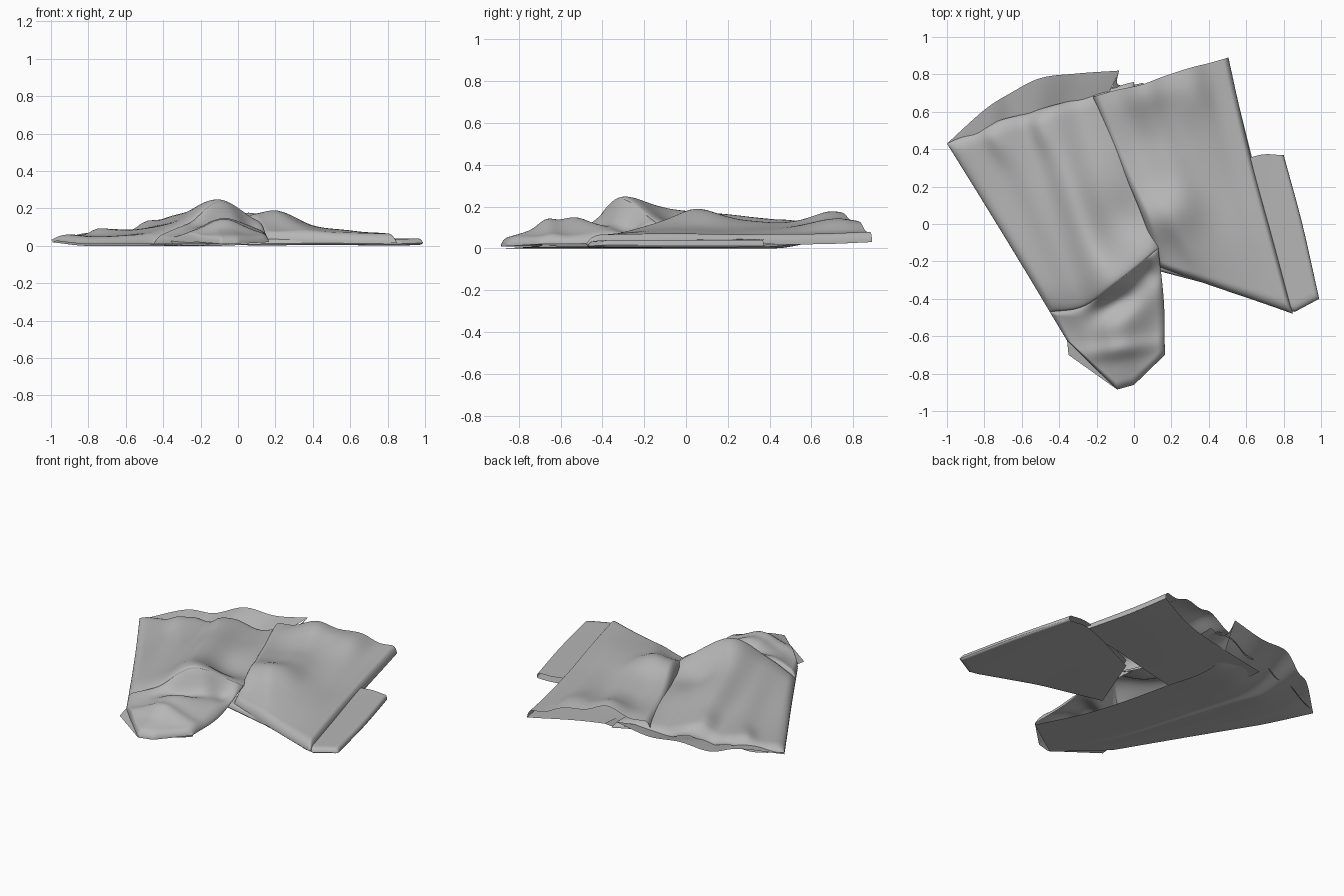
import bpy, bmesh, math
from mathutils import Vector

cube = bpy.data.objects.get("Cube")
if cube:
    bpy.data.objects.remove(cube)

cloth = bpy.data.materials.new("grey cloth")
cloth.use_nodes = True
colour = (0.47, 0.47, 0.47, 1)
cloth.diffuse_color = colour
cloth.node_tree.nodes["Principled BSDF"].inputs["Base Color"].default_value = colour


def along(points, t, sharp=False):
    """Point at t (0 to 1) on a smooth curve or sharp polyline."""
    pts = [Vector(p) for p in points]
    last = len(pts) - 1
    i = min(int(t * last), last - 1)
    f = t * last - i
    b, c = pts[i], pts[i + 1]
    if sharp:
        return b.lerp(c, f)
    a = pts[i - 1] if i else b * 2 - c
    d = pts[i + 2] if i + 2 <= last else c * 2 - b
    return (b * 2 + (c - a) * f + (a * 2 - b * 5 + c * 4 - d) * f ** 2
            + (b * 3 - a - c * 3 + d) * f ** 3) / 2


def fold(x, y, bump):
    """Height of a fold with its own length, width and angle."""
    bx, by, height, length, width, angle = bump
    a = math.radians(angle)
    dx, dy = x - bx, y - by
    run = dx * math.cos(a) + dy * math.sin(a)
    side = dy * math.cos(a) - dx * math.sin(a)
    return height * math.exp(-(run / length) ** 2 - (side / width) ** 2)


def roll(t, width):
    """Quarter-round profile of a folded edge."""
    return math.sqrt(1 - (1 - min(t / width, 1)) ** 2) if width else 1


def sheet(name, back, front, left, right, loft=0, rolled=(0, 0, 0, 0),
          folds=(), sharp=False, n=56):
    """Cloth patch between four edge curves, puffed up by loft and folds."""
    bm = bmesh.new()
    grid = []
    ease = [0.5 - 0.5 * math.cos(math.pi * i / n) for i in range(n + 1)]
    corners = [Vector(p) for p in (back[0], back[-1], front[0], front[-1])]
    for v in ease:
        row = []
        for u in ease:
            p = along(back, u) * (1 - v) + along(front, u, sharp) * v
            p += along(left, v) * (1 - u) + along(right, v) * u
            p -= (corners[0] * (1 - u) + corners[1] * u) * (1 - v)
            p -= (corners[2] * (1 - u) + corners[3] * u) * v
            rise = loft + sum(fold(p.x, p.y, b) for b in folds)
            for t, width in zip((u, 1 - u, v, 1 - v), rolled):
                rise *= roll(t, width)
            p.z = max(p.z + rise, 0)
            row.append(bm.verts.new(p))
        grid.append(row)
    for lower, upper in zip(grid, grid[1:]):
        for i in range(n):
            bm.faces.new((lower[i], upper[i], upper[i + 1], lower[i + 1]))
    mesh = bpy.data.meshes.new(name)
    bm.to_mesh(mesh)
    bm.free()
    mesh.materials.append(cloth)
    obj = bpy.data.objects.new(name, mesh)
    bpy.context.collection.objects.link(obj)
    for poly in mesh.polygons:
        poly.use_smooth = True


# First leg: upper half runs from the waist to a raised ridge
ridge = [(-.45, -.47, .01), (-.27, -.44, .11), (-.09, -.31, .235), (.13, -.13, .11)]
sheet("first_leg_upper",
      [(-1, .43, .03), (-.83, .51, .02), (-.7, .56, .05), (-.58, .59, .03),
       (-.45, .63, .07), (-.3, .67, .03), (-.15, .72, .06), (0, .76, .05)],
      ridge,
      [(-1, .43, .03), (-.82, .14, .01), (-.63, -.17, .01), (-.45, -.47, .01)],
      [(0, .76, .05), (.03, .46, .03), (.08, .16, .04), (.13, -.13, .11)],
      .04, (.06, .06, .08, .15), [
          (-.36, .15, .03, .45, .1, -72),       # long ridge
          (-.06, -.02, -.07, .2, .14, -65),     # sag behind the ridge
          (-.75, .45, .025, .12, .05, -60),
          (-.5, .5, .025, .12, .05, -70),
      ])

# First leg: lower half drops into a hollow and runs to the hem
sheet("first_leg_lower", ridge,
      [(-.36, -.62, .01), (-.22, -.76, .02), (-.09, -.885, .01), (.0, -.86, .01), (.165, -.7, .02)],
      [(-.45, -.47, .01), (-.36, -.62, .01)],
      [(.13, -.13, .11), (.16, -.42, .03), (.165, -.7, .02)],
      .035, (.06, .06, .14, .08), [
          (-.09, -.41, -.12, .15, .08, 35),     # hollow
          (.06, -.26, -.06, .08, .08, 38),
          (-.08, -.67, .03, .22, .05, 8),       # hem crease
      ], sharp=True)

# First leg: lower layer, with its waist edge showing behind
sheet("first_leg_under",
      [(-1, .43, .02), (-.8, .61, .07), (-.66, .7, .05), (-.5, .78, .1),
       (-.3, .805, .09), (-.08, .82, .13)],
      [(-.36, -.62, 0), (-.2, -.77, 0), (-.09, -.87, 0), (.165, -.7, .01)],
      [(-1, .43, .02), (-.82, .14, 0), (-.6, -.22, 0), (-.36, -.62, 0)],
      [(-.08, .82, .13), (-.2, .5, .02), (-.12, .1, .01), (.0, -.35, .01), (.165, -.7, .01)],
      sharp=True)

# Hem corner that shows below the first leg
sheet("hem_corner",
      [(-.36, -.6, .03), (-.1, -.65, .04)], [(-.35, -.7, .01), (-.09, -.885, .01)],
      [(-.36, -.6, .03), (-.35, -.7, .01)], [(-.1, -.65, .04), (-.09, -.885, .01)], n=8)

# Tucked waistband between the two legs
sheet("waist_tuck",
      [(-.08, .82, .13), (-.09, .75, .08), (-.03, .74, .05), (.05, .755, .06)],
      [(-.15, .65, .03), (.08, .6, .03)],
      [(-.08, .82, .13), (-.15, .65, .03)], [(.05, .755, .06), (.08, .6, .03)], n=16)

# Second leg, lying over the first
outer = [(.505, .89, .03), (.56, .64, .02), (.64, .3, .02), (.74, -.07, .02), (.85, -.48, .015)]
sheet("second_leg_top",
      [(-.22, .68, .07), (-.1, .715, .06), (.04, .745, .1), (.16, .79, .07),
       (.3, .835, .06), (.4, .86, .03), (.505, .89, .03)],
      [(.13, -.23, .02), (.4, -.325, .02), (.65, -.41, .015), (.85, -.48, .015)],
      [(-.22, .68, .07), (-.1, .38, .07), (.04, .05, .09), (.13, -.23, .02)], outer,
      .05, (.06, .05, 0, .04), [
          (.18, .06, .05, .16, .13, 30),        # hump beside the crotch
          (.26, -.08, .02, .2, .06, -60),
          (.06, .69, .03, .17, .1, 15),         # waist hump
          (.3, .7, .03, .1, .15, 10),
          (.1, .45, -.01, .15, .1, 0),
          (.45, .2, -.02, .25, .15, -70),
      ])

# Layer below the second leg, reaching across to the first
sheet("second_leg_lining",
      [(-.45, .6, .02), (-.1, .66, .03), (.2, .74, .03), (.505, .89, .03)],
      [(-.4, .08, .02), (0, .17, .02), (.4, .26, .025), (.65, .28, .02)],
      [(-.45, .6, .02), (-.4, .08, .02)],
      [(.505, .89, .03), (.56, .64, .02), (.65, .28, .02)], n=24)

# Turned-under half of the second leg
under_back = [(.2, .17, .02), (.62, .355, .02), (.8, .37, .015)]
under_front = [(.05, -.23, .01), (.45, -.335, .015), (.85, -.475, .01), (.99, -.4, .015)]
for name, loft in (("second_leg_under_top", .025), ("second_leg_under_bottom", -.01)):
    sheet(name, under_back, under_front, [under_back[0], under_front[0]],
          [under_back[-1], (.9, 0, .015), under_front[-1]], loft,
          (0, .04, 0, .04), sharp=True, n=24)
